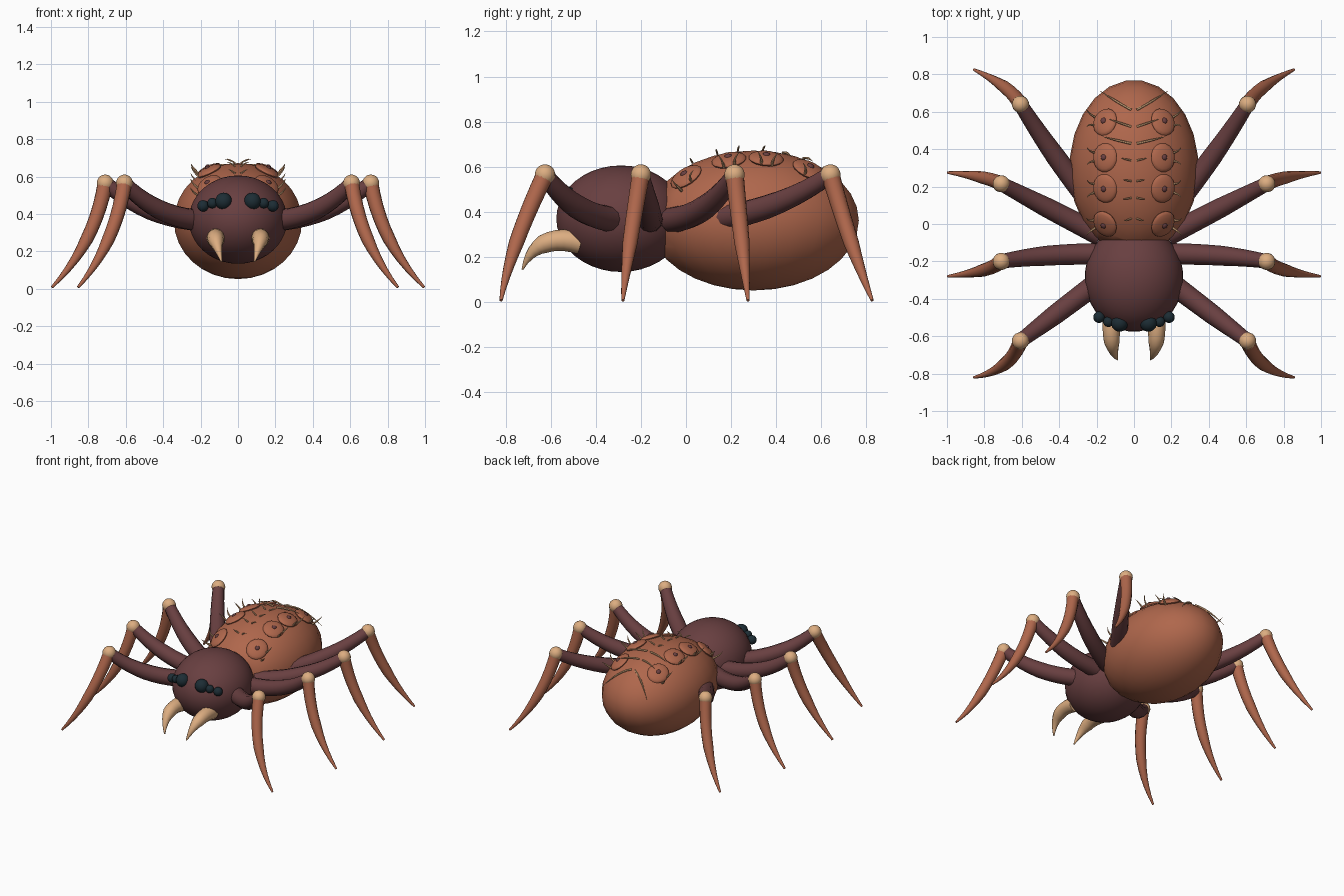
import bpy, bmesh, math
from mathutils import Vector, Matrix

cube = bpy.data.objects.get("Cube")
if cube:
    bpy.data.objects.remove(cube, do_unlink=True)


def material(name, r, g, b):
    m = bpy.data.materials.new(name)
    m.use_nodes = True
    m.diffuse_color = (r, g, b, 1)
    m.node_tree.nodes["Principled BSDF"].inputs["Base Color"].default_value = (r, g, b, 1)
    return m


RUST = material("rust_orange", 0.43, 0.135, 0.072)
MAROON = material("dark_maroon", 0.14, 0.05, 0.052)
TAN = material("pale_tan", 0.72, 0.42, 0.22)
BLACK = material("eye_black", 0.012, 0.026, 0.035)


def finish(bm, name, mat):
    bmesh.ops.recalc_face_normals(bm, faces=bm.faces)
    mesh = bpy.data.meshes.new(name)
    bm.to_mesh(mesh)
    bm.free()
    mesh.materials.append(mat)
    ob = bpy.data.objects.new(name, mesh)
    bpy.context.collection.objects.link(ob)
    bpy.ops.object.select_all(action='DESELECT')
    ob.select_set(True)
    bpy.context.view_layer.objects.active = ob
    bpy.ops.object.shade_smooth_by_angle(angle=math.radians(50))
    return ob


def ellipsoid(name, centre, radii, mat, up=None, segs=16, rings=10, cut_y=None):
    """Scaled sphere, optionally tilted so its z axis follows `up`, or cut flat at the front."""
    bm = bmesh.new()
    bmesh.ops.create_uvsphere(bm, u_segments=segs, v_segments=rings, radius=1)
    tilt = Vector((0, 0, 1)).rotation_difference(up).to_matrix().to_4x4() if up else Matrix()
    bm.transform(Matrix.Translation(centre) @ tilt @ Matrix.Diagonal((*radii, 1))
                 @ Matrix.Rotation(math.pi / segs, 4, 'Z'))
    if cut_y is not None:
        cut = bmesh.ops.bisect_plane(bm, geom=bm.verts[:] + bm.edges[:] + bm.faces[:],
                                     plane_co=(0, cut_y, 0), plane_no=(0, -1, 0), clear_outer=True)
        edges = [e for e in cut["geom_cut"] if isinstance(e, bmesh.types.BMEdge)]
        bmesh.ops.holes_fill(bm, edges=edges, sides=0)
    return finish(bm, name, mat)


def tube(name, a, ctrl, b, radii, mat, sides=12, steps=10):
    """Tapered tube along a quadratic curve; radii are start, middle, end."""
    a, ctrl, b = Vector(a), Vector(ctrl), Vector(b)
    r0, r1, r2 = radii
    bm = bmesh.new()
    rings, quat, prev = [], None, None
    for i in range(steps + 1):
        t = i / steps
        p = a * (1 - t) ** 2 + ctrl * 2 * t * (1 - t) + b * t * t
        d = ((ctrl - a) * (1 - t) + (b - ctrl) * t).normalized()
        quat = prev.rotation_difference(d) @ quat if prev else d.to_track_quat('Z', 'Y')
        prev = d
        r = r0 + (r1 - r0) * 2 * t if t < 0.5 else r1 + (r2 - r1) * (2 * t - 1)
        ring = []
        for k in range(sides):
            w = 2 * math.pi * k / sides
            ring.append(bm.verts.new(p + quat @ Vector((r * math.cos(w), r * math.sin(w), 0))))
        rings.append(ring)
    for lo, hi in zip(rings, rings[1:]):
        for k in range(sides):
            n = (k + 1) % sides
            bm.faces.new((lo[k], lo[n], hi[n], hi[k]))
    bm.faces.new(rings[0])
    bm.faces.new(rings[-1])
    return finish(bm, name, mat)


# Body: rounded head and a large abdomen cut flat where they meet
CENTRE = Vector((0, 0.3, 0.362))
RADII = Vector((0.345, 0.47, 0.31))
ellipsoid("abdomen", CENTRE, RADII, RUST, segs=24, rings=16, cut_y=-0.1)
ellipsoid("head", (0, -0.288, 0.37), (0.264, 0.288, 0.236), MAROON, segs=32, rings=20)


def on_back(x, y, lift=0.0):
    """Point on the upper abdomen and its outward normal."""
    u, v = x / RADII.x, (y - CENTRE.y) / RADII.y
    z = math.sqrt(max(0, 1 - u * u - v * v))
    n = Vector((u / RADII.x, v / RADII.y, z / RADII.z)).normalized()
    return Vector((x, y, CENTRE.z + RADII.z * z)) + n * lift, n


# Leg layout: root, knee, foot (x, y) and how early the shin swings along y
LEGS = [
    ("front", (0.19, -0.31), (0.607, -0.625), (0.855, -0.82), 0.8),
    ("mid_front", (0.19, -0.16), (0.71, -0.20), (0.995, -0.28), 0.7),
    ("mid_rear", (0.18, -0.06), (0.71, 0.215), (0.995, 0.275), 0.6),
    ("rear", (0.19, 0.06), (0.607, 0.64), (0.855, 0.825), 0.5),
]
EYES = [("large_eye", (0.077, -0.53, 0.468), 0.046),
        ("small_eye", (0.137, -0.523, 0.458), 0.028),
        ("outer_eye", (0.187, -0.498, 0.443), 0.031)]
SPOTS_Y = (0.0, 0.19, 0.355, 0.545)
# Back hairs: start y, outward reach, rearward sweep
HAIRS = [(0.61, 0.15, 0.08), (0.52, 0.11, 0.03), (0.43, 0.14, 0.03), (0.34, 0.05, 0.01),
         (0.23, 0.04, 0.01), (0.14, 0.04, 0.0), (0.03, 0.035, 0.0)]

for side, s in (("left", 1), ("right", -1)):
    # Legs: thigh, round knee, curved shin
    for label, root, knee, foot, swing in LEGS:
        tag = f"{side}_{label}"
        k = Vector((s * knee[0], knee[1], 0.565))
        mid_x, mid_y = (root[0] + knee[0]) / 2, (root[1] + knee[1]) / 2
        bow = -0.03 if label == "front" else 0.02
        tube(f"{tag}_thigh", (s * root[0], root[1], 0.365), (s * (mid_x + 0.04), mid_y + bow, 0.38),
             k, (0.058, 0.053, 0.038), MAROON)
        ellipsoid(f"{tag}_knee", k, (0.046, 0.046, 0.046), TAN)
        ctrl = (s * (knee[0] + 0.2 * (foot[0] - knee[0])),
                knee[1] + swing * (foot[1] - knee[1]), 0.24)
        tube(f"{tag}_shin", k, ctrl, (s * foot[0], foot[1], 0.008),
             (0.041, 0.034, 0.007), RUST)

    # Face: eyes and fangs
    for label, (x, y, z), r in EYES:
        ellipsoid(f"{side}_{label}", (s * x, y, z), (r, r, r), BLACK)
    tube(f"{side}_fang", (s * 0.115, -0.47, 0.265), (s * 0.135, -0.665, 0.31),
         (s * 0.088, -0.725, 0.145), (0.052, 0.042, 0.004), TAN)

    # Raised back spots with dark centres and outer spines
    for i, y in enumerate(SPOTS_Y):
        p, n = on_back(s * 0.155, y)
        ellipsoid(f"{side}_spot_{i}", p, (0.07, 0.078, 0.022), RUST, up=n)
        ellipsoid(f"{side}_spot_centre_{i}", p + n * 0.018, (0.016, 0.018, 0.012), MAROON,
                  up=n, segs=10, rings=6)
        for j, dy in enumerate((-0.02, 0.025)):
            q, m = on_back(s * 0.205, y + dy)
            out = Vector((s * 0.012, 0, 0))
            tube(f"{side}_spine_{i}_{j}", q, q + m * 0.04 + out,
                 q + m * 0.04 + out * 2 + Vector((0, dy, 0.025)), (0.007, 0.005, 0.001),
                 TAN, sides=6, steps=5)

    # Hairs lying across the back
    for i, (y, reach, sweep) in enumerate(HAIRS):
        a, _ = on_back(s * 0.015, y, 0.002)
        c, _ = on_back(s * (0.015 + reach / 2), y + sweep * 0.4, 0.022)
        b, _ = on_back(s * (0.015 + reach), y + sweep, 0.03)
        r = 0.004 + reach * 0.02
        tube(f"{side}_back_hair_{i}", a, c, b, (r, r * 0.9, 0.001), TAN, sides=6, steps=6)
